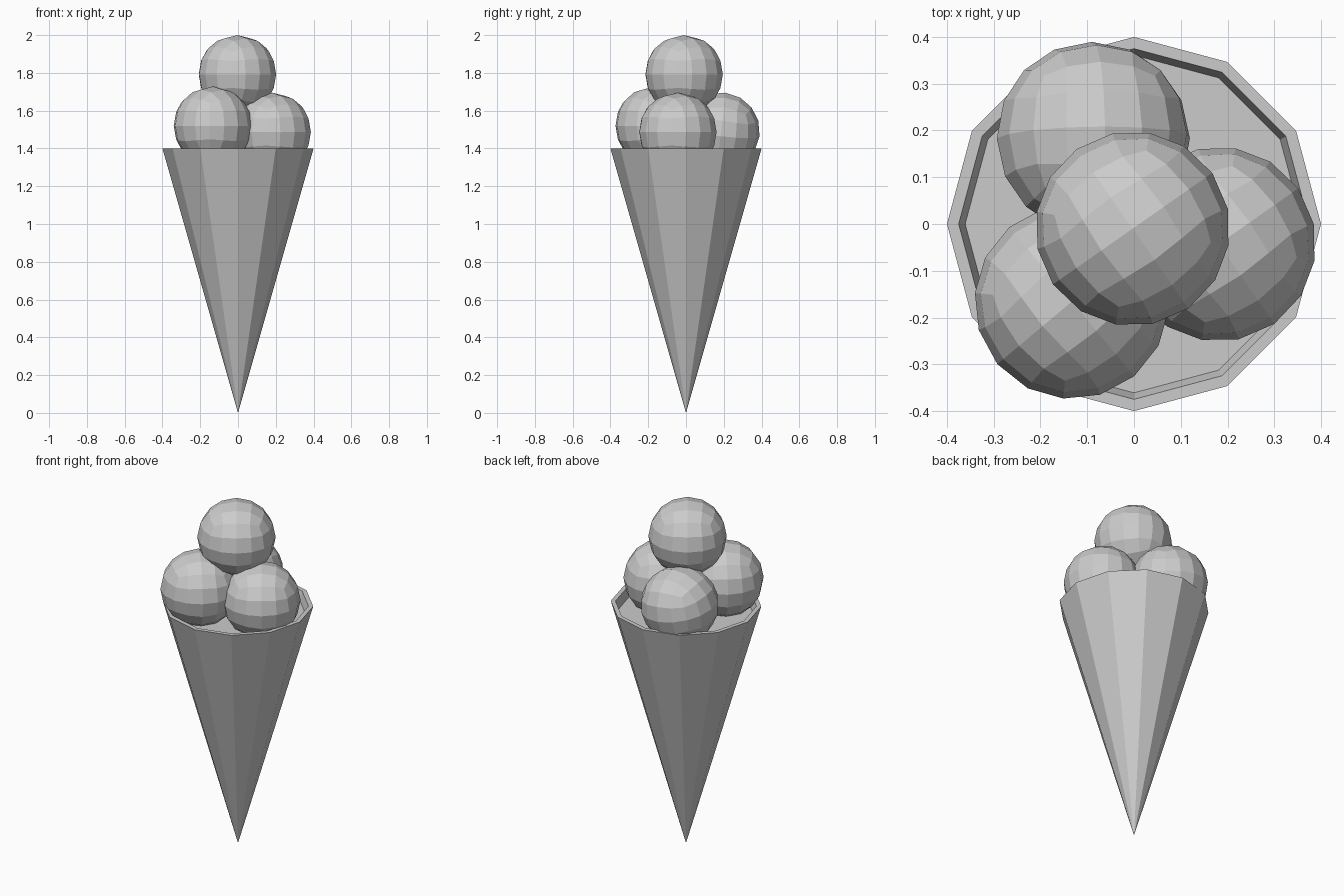
import bpy
import bmesh
import math

cube = bpy.data.objects.get("Cube")
if cube:
    bpy.data.objects.remove(cube, do_unlink=True)

SIDES = 12
RIM_Z = 1.4
BALL_RADIUS = 0.208

grey = bpy.data.materials.new("plain grey")
grey.use_nodes = True
grey.diffuse_color = (0.6, 0.6, 0.6, 1)
grey.node_tree.nodes["Principled BSDF"].inputs["Base Color"].default_value = grey.diffuse_color


def add_object(name, bm):
    mesh = bpy.data.meshes.new(name)
    bmesh.ops.recalc_face_normals(bm, faces=bm.faces)
    bm.to_mesh(mesh)
    bm.free()
    mesh.materials.append(grey)
    obj = bpy.data.objects.new(name, mesh)
    bpy.context.scene.collection.objects.link(obj)
    return obj


def ring(bm, radius, z):
    step = math.tau / SIDES
    return [bm.verts.new((radius * math.cos(i * step), radius * math.sin(i * step), z))
            for i in range(SIDES)]


# Wafer cone: pointed shell, flat rim, shallow recess with a floor
bm = bmesh.new()
tip = bm.verts.new((0, 0, 0))
outer = ring(bm, 0.4, RIM_Z)
inner = ring(bm, 0.375, RIM_Z)
floor = ring(bm, 0.361, RIM_Z - 0.05)
for i in range(SIDES):
    j = (i + 1) % SIDES
    bm.faces.new((tip, outer[j], outer[i]))
    for a, b in ((outer, inner), (inner, floor)):
        bm.faces.new((a[i], a[j], b[j], b[i]))
bm.faces.new(floor)
add_object("cone", bm)


# Scoops: faceted balls made from rounded cubes
def add_scoop(name, location, rotation):
    bm = bmesh.new()
    bmesh.ops.create_cube(bm, size=2 * BALL_RADIUS)
    obj = add_object(name, bm)
    obj.location = location
    obj.rotation_euler = [math.radians(a) for a in rotation]
    subdivide = obj.modifiers.new("subdivide", 'SUBSURF')
    subdivide.levels = subdivide.render_levels = 2
    cast = obj.modifiers.new("round", 'CAST')
    cast.factor = 1
    cast.size = BALL_RADIUS
    cast.use_radius_as_size = False


add_scoop("top_scoop", (-0.003, -0.01, 1.792), (0, 0, 35))
add_scoop("back_scoop", (-0.087, 0.183, 1.49), (-7, 7, 0))
add_scoop("front_right_scoop", (-0.133, -0.166, 1.52), (0, 0, 40))
add_scoop("left_scoop", (0.181, -0.043, 1.487), (0, 0, 35))
